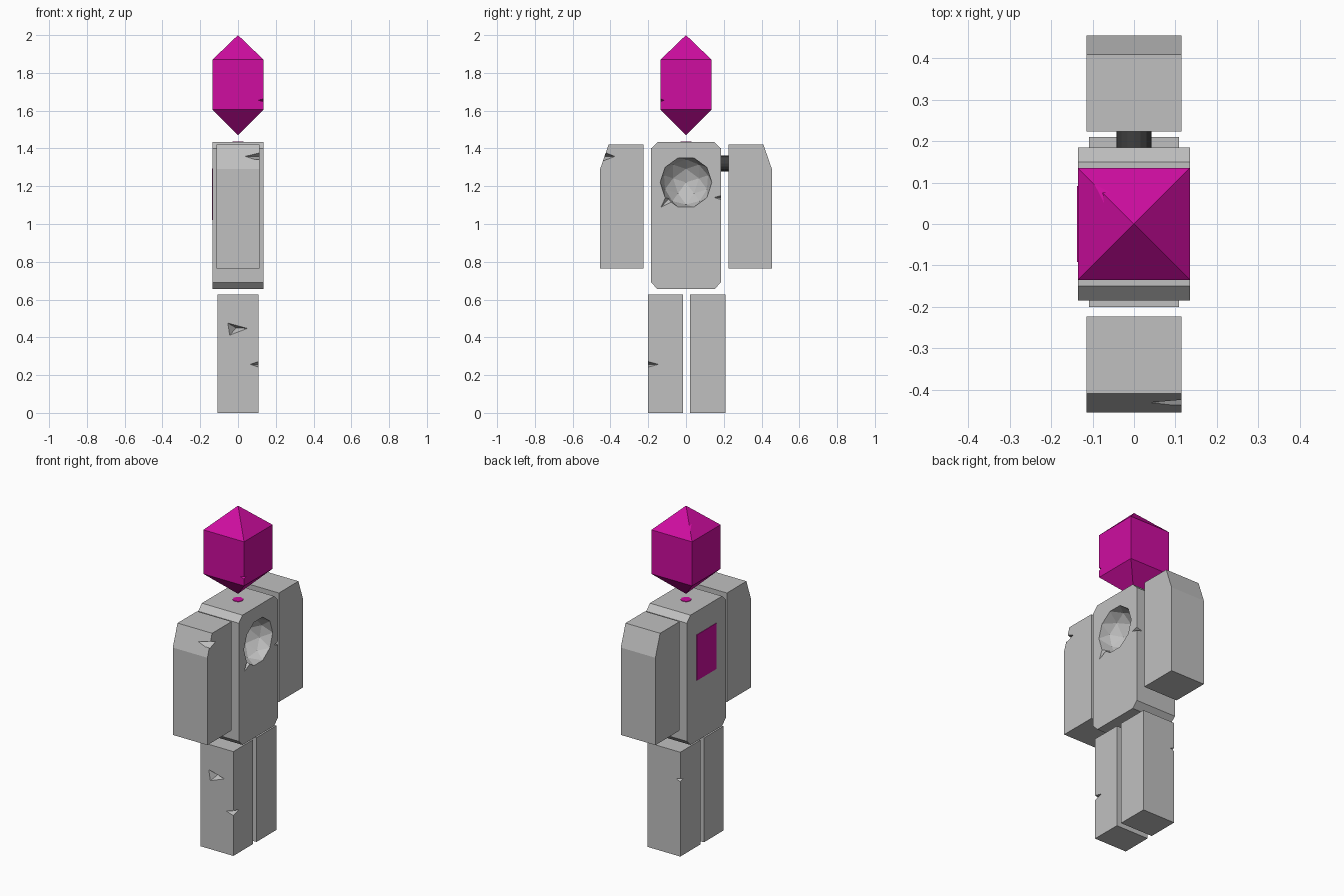
import bpy, bmesh, math
from mathutils import Vector, Matrix

if "Cube" in bpy.data.objects:
    bpy.data.objects.remove(bpy.data.objects["Cube"])


def material(name, rgb):
    m = bpy.data.materials.new(name)
    m.diffuse_color = (*rgb, 1)
    m.use_nodes = True
    m.node_tree.nodes["Principled BSDF"].inputs["Base Color"].default_value = m.diffuse_color
    return m


STONE = material("stone grey", (0.53, 0.53, 0.53))
MAGENTA = material("magenta crystal", (0.62, 0.004, 0.35))
DARK = material("dark grey", (0.05, 0.05, 0.05))


def finish(name, bm, mat):
    bmesh.ops.recalc_face_normals(bm, faces=bm.faces)
    me = bpy.data.meshes.new(name)
    bm.to_mesh(me)
    bm.free()
    if mat:
        me.materials.append(mat)
    ob = bpy.data.objects.new(name, me)
    bpy.context.collection.objects.link(ob)
    return ob


def prism(name, yz, half, mat):
    """Extrude a y-z profile from -half to +half in x."""
    bm = bmesh.new()
    f = bm.faces.new([bm.verts.new((-half, y, z)) for y, z in yz])
    ext = bmesh.ops.extrude_face_region(bm, geom=[f])["geom"]
    bmesh.ops.translate(bm, vec=(2 * half, 0, 0),
                        verts=[v for v in ext if isinstance(v, bmesh.types.BMVert)])
    return finish(name, bm, mat)


def rect(y0, y1, z0, z1):
    return [(y0, z0), (y1, z0), (y1, z1), (y0, z1)]


def cylinder(name, r, depth, sides, matrix, mat):
    bm = bmesh.new()
    bmesh.ops.create_cone(bm, cap_ends=True, segments=sides, radius1=r,
                          radius2=r, depth=depth, matrix=matrix)
    return finish(name, bm, mat)


def cut(target, cutter):
    """Subtract the cutter from the target, then discard it."""
    cutter.hide_render = True
    mod = target.modifiers.new("cut", 'BOOLEAN')
    mod.operation, mod.solver, mod.object = 'DIFFERENCE', 'EXACT', cutter
    bpy.context.view_layer.objects.active = target
    bpy.ops.object.modifier_apply(modifier=mod.name)
    bpy.data.objects.remove(cutter)


def chip(target, pts):
    bm = bmesh.new()
    for p in pts:
        bm.verts.new(p)
    bmesh.ops.convex_hull(bm, input=bm.verts)
    cut(target, finish("chip_cutter", bm, None))


def edge_chip(target, e, a, b, h):
    """Wedge-shaped chip on a vertical edge at e, reaching along a and b."""
    e, a, b, up = Vector(e), Vector(a), Vector(b), Vector((0, 0, h))
    out = -0.1 * (a + b)
    chip(target, [e + a - 0.1 * b, e + b - 0.1 * a, e + out + up, e + out - up])


# Torso with bevelled corners
W, C, Z0, Z1 = 0.185, 0.035, 0.655, 1.435
torso = prism("torso", [(-W + C, Z0), (W - C, Z0), (W, Z0 + C), (W, Z1 - C),
                        (W - C, Z1), (-W + C, Z1), (-W, Z1 - C), (-W, Z0 + C)],
              0.135, STONE)

# Round chest hollow
bm = bmesh.new()
bmesh.ops.create_icosphere(
    bm, subdivisions=2, radius=0.137,
    matrix=Matrix.Translation((0.137, 0, 1.22)) @ Matrix.Rotation(math.pi / 2, 4, 'Y'))
cut(torso, finish("hollow_cutter", bm, None))
chip(torso, [(0.14, -0.138, 1.082), (0.14, -0.065, 1.12),
             (0.14, -0.1, 1.165), (0.095, -0.09, 1.135)])
edge_chip(torso, (0.135, W, 1.14), (0, -0.04, 0), (-0.04, 0, 0), 0.013)

# Arms with sloped outer shoulders, and legs
limbs = {}
for s, side in ((-1, "right"), (1, "left")):
    limbs["arm", s] = prism(side + "_arm", [
        (s * 0.224, 0.765), (s * 0.455, 0.765), (s * 0.455, 1.29),
        (s * 0.41, 1.42), (s * 0.224, 1.42)], 0.115, STONE)
    y0, y1 = (-0.2, -0.015) if s < 0 else (0.02, 0.21)
    limbs["leg", s] = prism(side + "_leg", rect(y0, y1, 0, 0.627), 0.109, STONE)

# Chips on arms and legs
edge_chip(limbs["arm", -1], (0.115, -0.431, 1.358), (-0.085, 0, 0), (0, 0.06, 0), 0.026)
edge_chip(limbs["leg", -1], (0.109, -0.2, 0.257), (-0.05, 0, 0), (0, 0.06, 0), 0.018)
edge_chip(limbs["leg", 1], (-0.109, 0.21, 0.46), (0.03, 0, 0), (0, -0.03, 0), 0.013)
chip(limbs["leg", -1], [(-0.058, -0.204, 0.478), (-0.047, -0.204, 0.408),
                        (0.055, -0.204, 0.447), (-0.01, -0.155, 0.45)])

# Shoulder rod
cylinder("shoulder_rod", 0.042, 0.06, 16,
         Matrix.Translation((0, 0.205, 1.32)) @ Matrix.Rotation(math.pi / 2, 4, 'X'), DARK)

# Floating crystal head
R = 0.135
bm = bmesh.new()
low, high = [[bm.verts.new((x * R, y * R, z))
              for x, y in ((-1, -1), (1, -1), (1, 1), (-1, 1))] for z in (1.605, 1.87)]
tip, base = bm.verts.new((0, 0, 2.0)), bm.verts.new((0, 0, 1.47))
for i in range(4):
    j = (i + 1) % 4
    bm.faces.new((low[i], low[j], high[j], high[i]))
    bm.faces.new((high[i], high[j], tip))
    bm.faces.new((low[j], low[i], base))
head = finish("crystal_head", bm, MAGENTA)
edge_chip(head, (R, -R, 1.655), (-0.03, 0, 0), (0, 0.02, 0), 0.01)
chip(head, [(-0.076, 0.045, 1.931), (-0.053, 0.081, 1.926),
            (-0.113, 0.113, 1.897), (-0.088, 0.088, 1.925)])

# Magenta inlays: neck disc and back panel
cylinder("neck_disc", 0.03, 0.006, 8, Matrix.Translation((0, 0, 1.435)), MAGENTA)
panel = prism("back_panel", rect(-0.092, 0.092, 1.02, 1.295), 0.003, MAGENTA)
panel.location.x = -0.135
